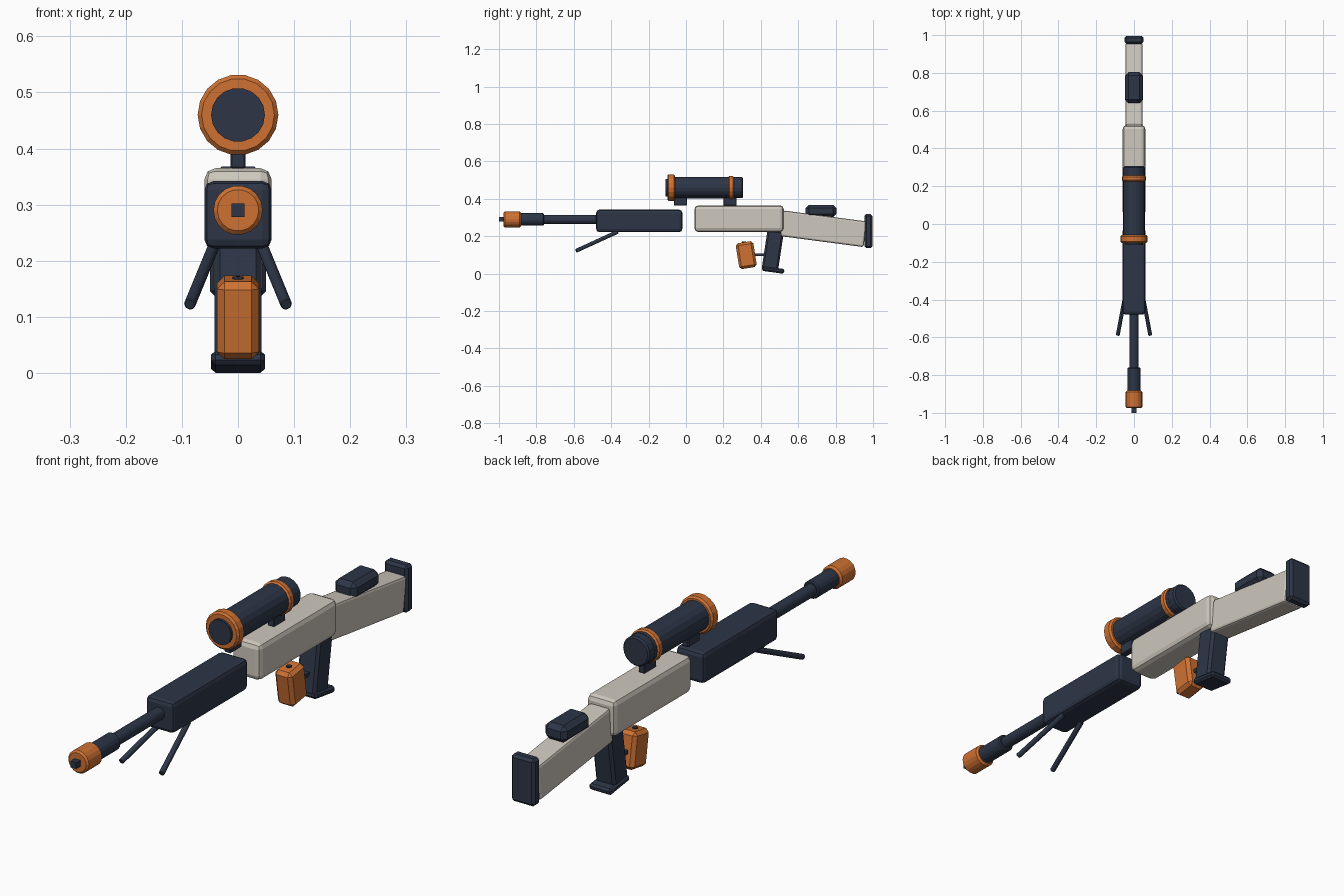
import bpy, math
from mathutils import Vector

if "Cube" in bpy.data.objects:
    bpy.data.objects.remove(bpy.data.objects["Cube"])


def material(name, rgb):
    m = bpy.data.materials.new(name)
    m.diffuse_color = (*rgb, 1)
    m.use_nodes = True
    m.node_tree.nodes["Principled BSDF"].inputs["Base Color"].default_value = m.diffuse_color
    return m


NAVY = material("dark navy", (0.026, 0.036, 0.062))
ORANGE = material("orange", (0.62, 0.165, 0.032))
CREAM = material("warm off white", (0.62, 0.58, 0.51))


def finish(ob, name, mat, bevel, segments=1):
    ob.name = name
    ob.data.materials.append(mat)
    if bevel:
        b = ob.modifiers.new("bevel", 'BEVEL')
        b.width, b.segments = bevel, segments
        b.limit_method, b.angle_limit = 'ANGLE', math.radians(40)
    return ob


def box(name, mat, centre, size, tilt=0, bevel=0.01, segments=1):
    """Box tilted about x (degrees)."""
    bpy.ops.mesh.primitive_cube_add(size=1, location=centre)
    ob = bpy.context.object
    ob.scale = size
    bpy.ops.object.transform_apply(location=False, rotation=False, scale=True)
    ob.rotation_euler.x = math.radians(tilt)
    return finish(ob, name, mat, bevel, segments)


def rod(name, mat, start, end, radius, sides=18, bevel=0.004):
    """Cylinder between two points."""
    a, b = Vector(start), Vector(end)
    bpy.ops.mesh.primitive_cylinder_add(vertices=sides, radius=radius,
                                        depth=(b - a).length, location=(a + b) / 2)
    ob = bpy.context.object
    ob.rotation_euler = (b - a).to_track_quat('Z', 'X').to_euler()
    return finish(ob, name, mat, bevel)


def along(name, mat, y0, y1, z, radius, bevel=0.004):
    return rod(name, mat, (0, y0, z), (0, y1, z), radius, bevel=bevel)


# Main bodies
box("handguard", NAVY, (0, -0.25, 0.282), (0.12, 0.46, 0.12), 0, 0.016, 2)
box("receiver", CREAM, (0, 0.284, 0.294), (0.12, 0.478, 0.142), 0, 0.02, 2)
box("stock", CREAM, (0, 0.735, 0.24), (0.088, 0.45, 0.138), -7.5, 0.01, 2)
box("butt_pad", NAVY, (0, 0.975, 0.227), (0.1, 0.042, 0.182), 0, 0.01)
box("cheek_rest", NAVY, (0, 0.722, 0.335), (0.094, 0.164, 0.066), 0, 0.018)

# Barrel and muzzle
BZ = 0.29
along("barrel", NAVY, -0.80, -0.44, BZ, 0.024, 0)
along("barrel_sleeve", NAVY, -0.885, -0.76, BZ, 0.034)
along("muzzle", ORANGE, -0.975, -0.882, BZ, 0.044, 0.007)
box("muzzle_tip", NAVY, (0, -0.983, BZ), (0.024, 0.034, 0.024), 0, 0)

# Scope
SZ = 0.46
along("scope_tube", NAVY, -0.08, 0.27, SZ, 0.058, 0)
along("scope_lens", NAVY, -0.11, -0.05, SZ, 0.048, 0)
along("scope_front_ring", ORANGE, -0.1, -0.058, SZ, 0.072, 0.007)
along("scope_rear_ring", ORANGE, 0.226, 0.256, SZ, 0.064, 0.006)
along("scope_eyepiece", NAVY, 0.24, 0.306, SZ, 0.057, 0.006)
for name, y in (("front", -0.03), ("rear", 0.235)):
    box("scope_mount_" + name, NAVY, (0, y, 0.39), (0.027, 0.07, 0.052), 0, 0.003)

# Grip, magazine and trigger
box("grip", NAVY, (0, 0.464, 0.125), (0.084, 0.088, 0.215), -8.5, 0.01)
box("grip_foot", NAVY, (0, 0.466, 0.02), (0.096, 0.12, 0.026), -8, 0.008)
box("magazine", ORANGE, (0, 0.322, 0.099), (0.074, 0.095, 0.14), 9, 0.013)
rod("magazine_pin", NAVY, (0, 0.311, 0.15), (0, 0.31, 0.172), 0.01, 8, 0)
box("trigger", NAVY, (0, 0.395, 0.102), (0.024, 0.07, 0.014), 0, 0)

# Bipod legs
for name, s in (("left", -1), ("right", 1)):
    rod("bipod_leg_" + name, NAVY, (s * 0.044, -0.365, 0.224),
        (s * 0.086, -0.588, 0.122), 0.011, 8, 0.002)
